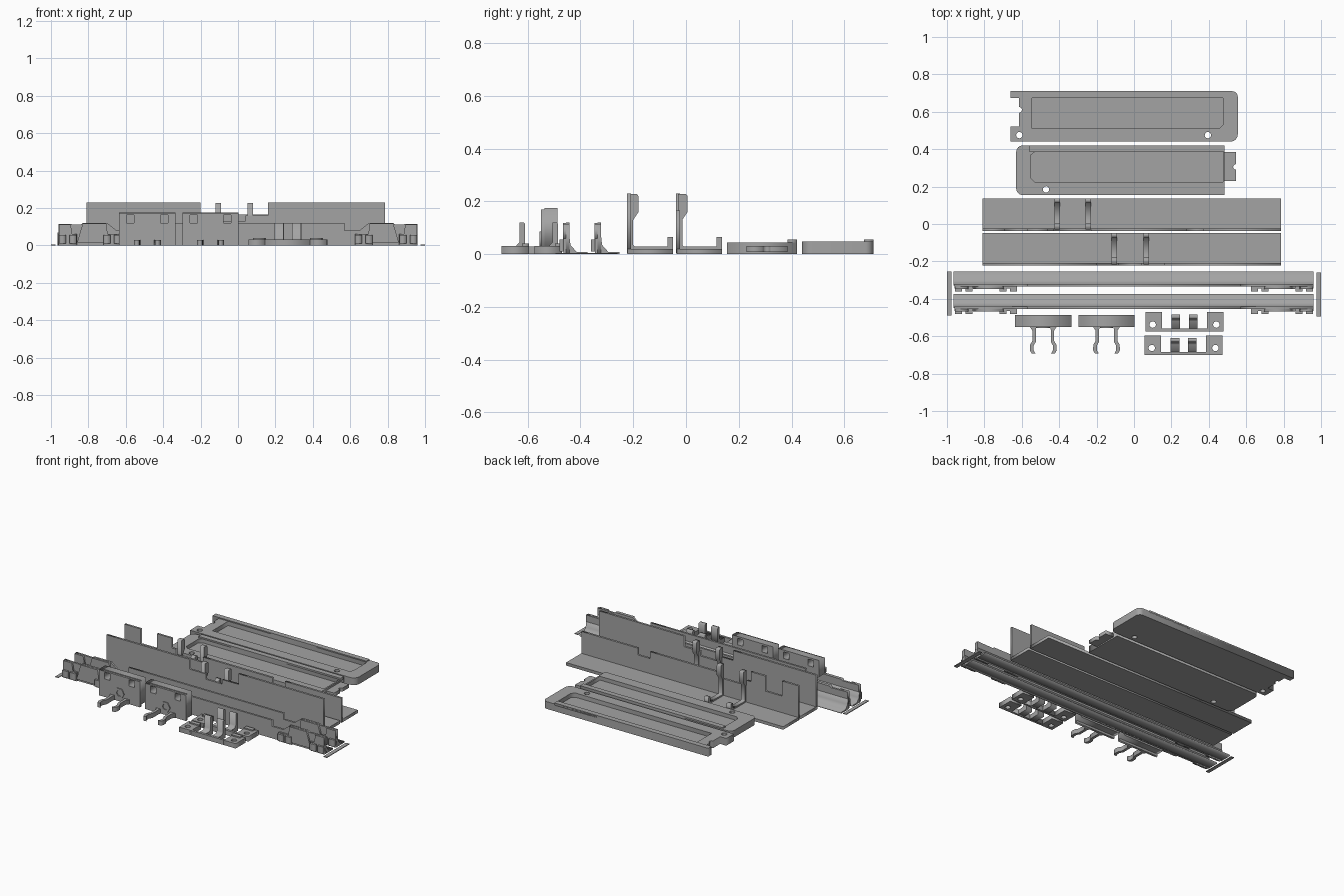
import bpy, bmesh, math

if "Cube" in bpy.data.objects:
    bpy.data.objects.remove(bpy.data.objects["Cube"])

grey = bpy.data.materials.new("plain grey")
grey.diffuse_color = (0.37, 0.37, 0.37, 1)
grey.use_nodes = True
grey.node_tree.nodes["Principled BSDF"].inputs["Base Color"].default_value = grey.diffuse_color


def extrude(name, loops, lo, hi, plane="xy"):
    """Extrude an outline (first loop) with holes (other loops) along the third axis."""
    cu = bpy.data.curves.new(name, "CURVE")
    cu.dimensions, cu.fill_mode, cu.extrude = "2D", "BOTH", (hi - lo) / 2
    for loop in loops:
        sp = cu.splines.new("POLY")
        sp.points.add(len(loop) - 1)
        for p, (a, b) in zip(sp.points, loop):
            p.co = (a, b, 0, 1)
        sp.use_cyclic_u = True
    tmp = bpy.data.objects.new("tmp", cu)
    bpy.context.collection.objects.link(tmp)
    dg = bpy.context.evaluated_depsgraph_get()
    me = bpy.data.meshes.new_from_object(tmp.evaluated_get(dg))
    bpy.data.objects.remove(tmp)
    mid = (lo + hi) / 2
    for v in me.vertices:
        a, b, c = v.co
        c += mid
        v.co = {"xy": (a, b, c), "xz": (a, c, b), "yz": (c, a, b)}[plane]
    bm = bmesh.new()
    bm.from_mesh(me)
    bmesh.ops.remove_doubles(bm, verts=bm.verts, dist=1e-5)
    bmesh.ops.recalc_face_normals(bm, faces=bm.faces)
    bm.to_mesh(me)
    bm.free()
    me.materials.clear()
    me.materials.append(grey)
    me.name = name
    ob = bpy.data.objects.new(name, me)
    bpy.context.collection.objects.link(ob)
    return ob


def rect(x0, x1, y0, y1):
    return [(x0, y0), (x1, y0), (x1, y1), (x0, y1)]


def box(name, x0, x1, y0, y1, z0, z1):
    return extrude(name, [rect(x0, x1, y0, y1)], z0, z1)


def arc(cx, cy, r, a0, a1, n=6):
    return [(cx + r * math.cos(math.radians(a0 + (a1 - a0) * i / n)),
             cy + r * math.sin(math.radians(a0 + (a1 - a0) * i / n))) for i in range(n + 1)]


def circle(cx, cy, r, n=16):
    return arc(cx, cy, r, 0, 360 * (n - 1) / n, n - 1)


# Back tray: rim with recess, socket notch and screw holes
recess = [(-.545, .51), (.455, .51), (.475, .53), (.475, .675), (-.545, .675)]
rim = [(-.66, .44)] + arc(.515, .48, .04, -90, 0) + arc(.525, .68, .03, 0, 90) + \
      [(-.66, .71), (-.66, .675), (-.615, .675)] + \
      [(-.615, .63)] + arc(-.615, .61, .016, 90, -90) + [(-.615, .52), (-.66, .52)]
extrude("back_tray_rim", [rim, recess, circle(-.613, .475, .017), circle(.395, .475, .017)], 0, .048)
box("back_tray_floor", -.55, .48, .505, .68, 0, .02)
box("back_tray_ridge", -.66, .47, .675, .71, .04, .055)

# Front tray: rim with recess and a tongue
recess = [(-.55, .245), (-.53, .225), (.475, .225), (.475, .385), (-.53, .385), (-.55, .37)]
rim = [(.485, .155), (.485, .42)] + arc(-.595, .385, .035, 90, 180) + arc(-.595, .19, .035, 180, 270)
extrude("front_tray_rim", [rim, recess, circle(-.47, .185, .017)], 0, .045)
box("front_tray_floor", -.555, .48, .22, .39, 0, .02)
box("front_tray_ridge", -.56, .485, .385, .42, .04, .055)
tongue = [(.48, .23), (.545, .23), (.545, .29)] + arc(.545, .305, .015, -90, -270) + \
         [(.545, .325), (.545, .385), (.48, .385)]
extrude("front_tray_tongue", [tongue], .008, .032)


# Long side channels: floor, stepped wall and clip ribs
def channel(name, dy, top, ribs):
    box(name + "_floor", -.81, .785, -.035 + dy, .137 + dy, 0, .02)
    extrude(name + "_wall", [[(-.81, .002), (.785, .002)] + top], -.037 + dy, -.023 + dy, "xz")
    for x in ribs:
        side = [(-.03, .01), (.137, .01), (.137, .065), (.115, .065), (.115, .03), (-.01, .03),
                (-.014, .035), (-.014, .13), (.006, .16), (.006, .22), (.0, .228), (-.03, .228)]
        extrude(name + "_rib", [[(y + dy, z) for y, z in side]], x - .015, x + .015, "yz")


channel("back_channel", 0,
        [(.785, .165), (.37, .165), (.37, .12), (.28, .12), (.28, .165), (-.23, .165), (-.23, .13),
         (-.43, .13), (-.43, .165), (-.46, .165), (-.46, .23), (-.57, .23), (-.57, .13),
         (-.69, .13), (-.69, .23), (-.81, .23)], (-.41, -.245))
channel("front_channel", -.186,
        [(.785, .23), (.16, .23), (.16, .16), (.04, .16), (.04, .13), (-.08, .13), (-.08, .165),
         (-.2, .165), (-.2, .23), (-.81, .23)], (-.105, .065))

# Long frames: base with gusset, thin wall, pedestals and feet
half = [(.96, 0), (.96, .115), (.84, .112), (.83, .12), (.70, .12), (.65, .08), (.57, .08), (.57, .12)]
for dy, name in ((0, "back_frame"), (-.12, "front_frame")):
    outline = half + [(-x, z) for x, z in reversed(half)]
    extrude(name + "_wall", [outline], -.335 + dy, -.322 + dy, "xz")
    section = [(-.33, 0), (-.253, 0), (-.253, .009), (-.295, .009), (-.318, .035), (-.322, .07), (-.33, .07)]
    extrude(name + "_base", [[(y + dy, z) for y, z in section]], -.965, .96, "yz")
    for s in (-1, 1):
        for foot in ((.625, .72), (.86, .96)):
            a, b = sorted((s * foot[0], s * foot[1]))
            box(name + "_foot", a, b, -.345 + dy, -.33 + dy, 0, .06)
            m = (a + b) / 2
            for e in (-.028, .028):
                box(name + "_bearing", m + e - .019, m + e + .019, -.36 + dy, -.34 + dy, .01, .055)
        for ped in ([(.69, .015), (.705, .118), (.83, .118), (.86, .015)],
                    [(.885, .055), (.895, .113), (.958, .113), (.958, .055)]):
            extrude(name + "_pedestal", [[(s * x, z) for x, z in ped]], -.347 + dy, -.33 + dy, "xz")

# Thin end strips
box("left_end_strip", -1, -.977, -.49, -.255, 0, .005)
box("right_end_strip", .975, 1, -.495, -.26, 0, .005)

# Buffer plates: windowed block, hexagon nut and two hooks
for x in (-.485, -.147):
    windows = [rect(x + e - .02, x + e + .02, .12, .163) for e in (-.09, .09)]
    extrude("buffer_plate", [rect(x - .15, x + .15, .015, .175)] + windows, -.537, -.487, "xz")
    skirt = rect(x - .15, x + .15, 0, .17)
    extrude("buffer_front", [skirt] + windows, -.55, -.535, "xz")
    extrude("buffer_nut", [circle(x, .055, .036, 6), circle(x, .055, .02, 6)], -.556, -.548, "xz")
    for s in (-1, 1):
        path = [(.035, -.545), (.04, -.565), (.04, -.63), (.052, -.65), (.052, -.675), (.042, -.692),
                (.062, -.692), (.072, -.675), (.07, -.645), (.058, -.625), (.058, -.57), (.075, -.545)]
        extrude("buffer_hook", [[(x + s * a, y) for a, y in path]], 0, .03)

# Coupling brackets: drilled end blocks, joining bar and upright clips
for x, y in ((.27, -.575), (.265, -.7)):
    for s in (-1, 1):
        edge = sorted((x + s * .12, x + s * .208))
        extrude("bracket_block", [rect(*edge, y, y + .105), circle(x + s * .17, y + .037, .017)], 0, .032)
        inner = sorted((x + s * .12, x + s * .185))
        box("bracket_cap", *inner, y + .078, y + .105, .02, .04)
        clip = [(y + .005, 0), (y + .09, 0), (y + .09, .115), (y + .085, .12), (y + .068, .12),
                (y + .068, .045), (y + .055, .03), (y + .005, .03)]
        extrude("bracket_clip", [clip], x + s * .046 - .023, x + s * .046 + .023, "yz")
    box("bracket_bar", x - .13, x + .13, y, y + .015, 0, .032)
